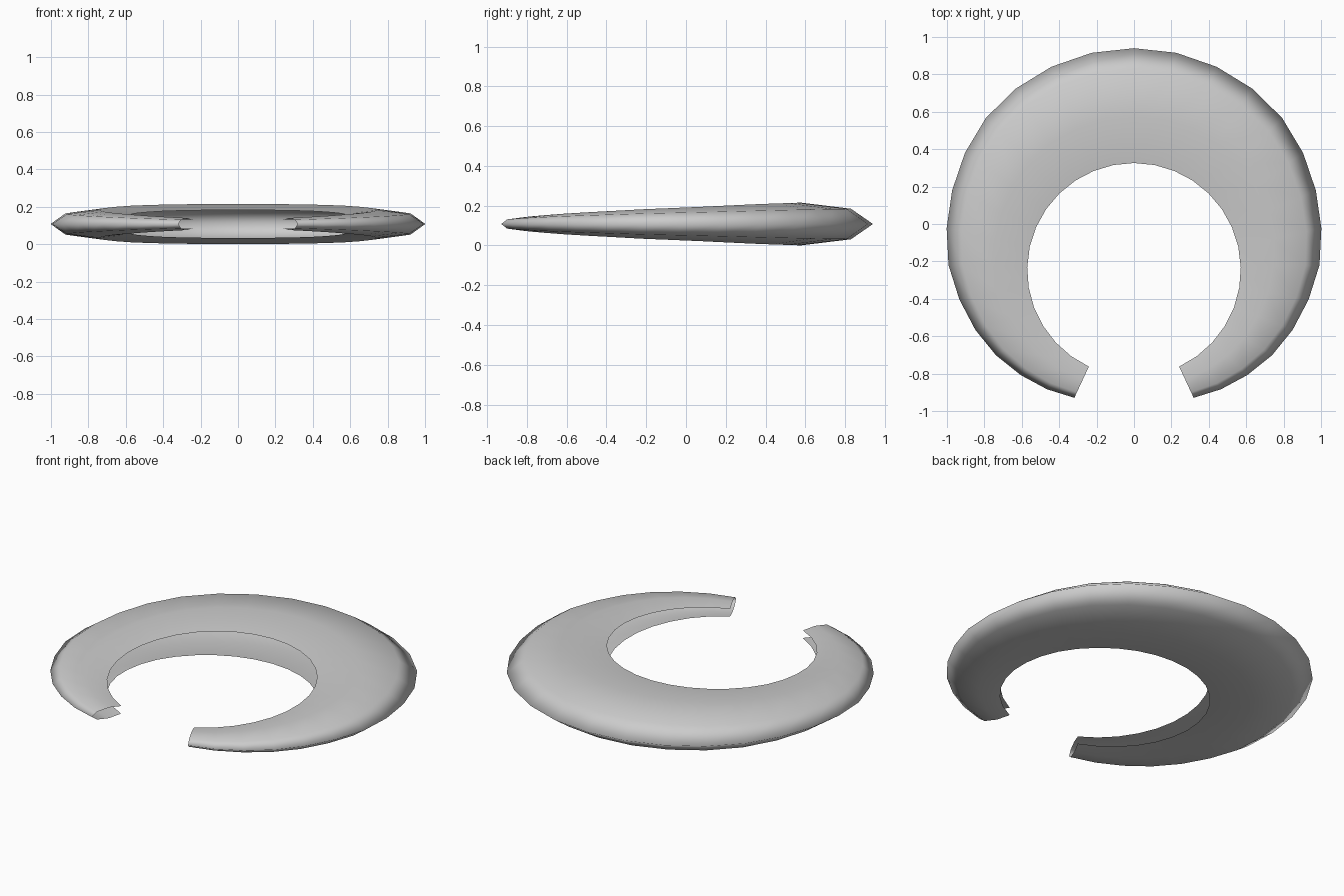
import bpy, bmesh, math

if "Cube" in bpy.data.objects:
    bpy.data.objects.remove(bpy.data.objects["Cube"])

# Tapered crescent shell: an open C-shaped section swept round the inner circle
CENTRE_Y, INNER_R, MID_Z = -0.245, 0.571, 0.108
END_ANGLE = math.radians(155)

# Section width from the back (widest) to the open end, one per step
widths = [.614, .611, .601, .586, .563, .528, .490, .455,
          .421, .376, .336, .297, .256, .219, .184]

# Section as (outward, up) fractions of the width; the inner side is open
section = [(0, .122), (.41, .175), (.82, .125), (1, 0),
           (.82, -.125), (.41, -.175), (0, -.122)]

bm = bmesh.new()
steps = len(widths) - 1
rings = []
for i in range(-steps, steps + 1):
    a = END_ANGLE * i / steps
    w = widths[abs(i)]
    rings.append([bm.verts.new(((INNER_R + u * w) * math.sin(a),
                                CENTRE_Y + (INNER_R + u * w) * math.cos(a),
                                MID_Z + v * w)) for u, v in section])

# Skin neighbouring sections, leaving both ends open
for r0, r1 in zip(rings, rings[1:]):
    for j in range(len(section) - 1):
        f = bm.faces.new((r0[j], r0[j + 1], r1[j + 1], r1[j]))
        f.smooth = True

# Make the outside face outward
bm.normal_update()
top = max(bm.faces, key=lambda f: f.calc_center_median().z)
if top.normal.z < 0:
    bmesh.ops.reverse_faces(bm, faces=bm.faces[:])

mesh = bpy.data.meshes.new("crescent_shell")
bm.to_mesh(mesh)
bm.free()
bpy.context.collection.objects.link(bpy.data.objects.new("crescent_shell", mesh))
